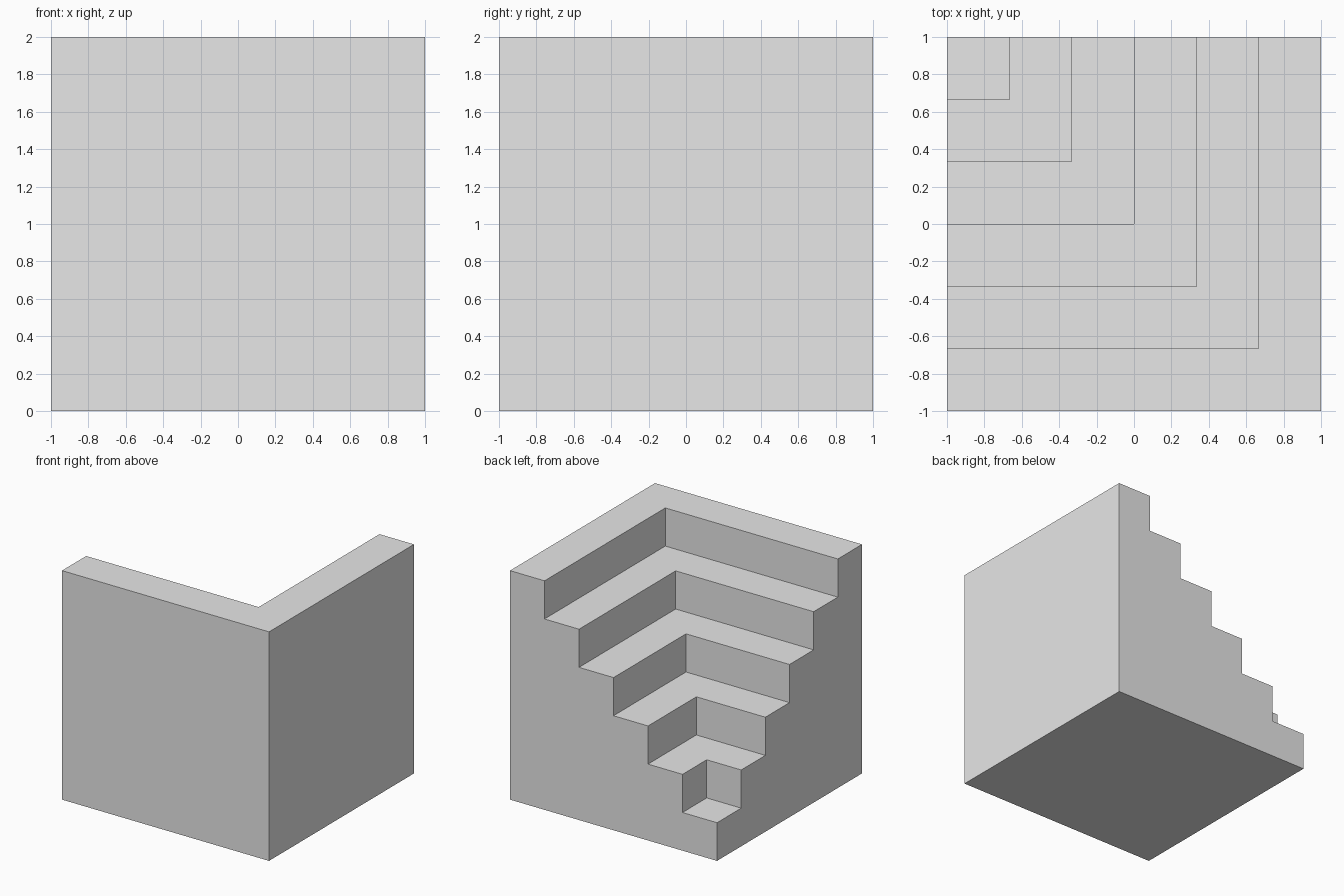
import bpy
import bmesh

# Remove the default cube
cube = bpy.data.objects.get("Cube")
if cube:
    bpy.data.objects.remove(cube, do_unlink=True)

SIZE = 2.0
STEPS = 6
STEP = SIZE / STEPS

# Single plain grey
grey = bpy.data.materials.new("plain_grey")
grey.use_nodes = True
colour = (0.8, 0.8, 0.8, 1.0)
grey.diffuse_color = colour
grey.node_tree.nodes["Principled BSDF"].inputs["Base Color"].default_value = colour

# Stair profile as (distance from the low corner, height), open along the corner edge
profile = [(0, STEP)]
for k in range(1, STEPS):
    profile += [(k * STEP, k * STEP), (k * STEP, (k + 1) * STEP)]
profile += [(SIZE, SIZE), (SIZE, 0), (0, 0)]

# Sweep the profile around the low back corner, mitred on the diagonal
bm = bmesh.new()
half = SIZE / 2
rows = []
for s, z in profile:
    path = [(-half, half - s), (s - half, half - s), (s - half, half)]
    rows.append([bm.verts.new((x, y, z)) for x, y in path])
for a, b in zip(rows, rows[1:]):
    for i in range(2):
        bm.faces.new((a[i], a[i + 1], b[i + 1], b[i]))

# Stepped side walls that close the solid
bm.faces.new([row[0] for row in rows])
bm.faces.new([row[2] for row in rows])

# Weld the corner and merge the mitred halves into clean flat faces
bmesh.ops.remove_doubles(bm, verts=bm.verts[:], dist=0.0001)
bmesh.ops.dissolve_limit(bm, angle_limit=0.01, verts=bm.verts[:], edges=bm.edges[:])
bmesh.ops.recalc_face_normals(bm, faces=bm.faces[:])

mesh = bpy.data.meshes.new("corner_stairs")
bm.to_mesh(mesh)
bm.free()
mesh.materials.append(grey)
stairs = bpy.data.objects.new("corner_stairs", mesh)
bpy.context.collection.objects.link(stairs)
